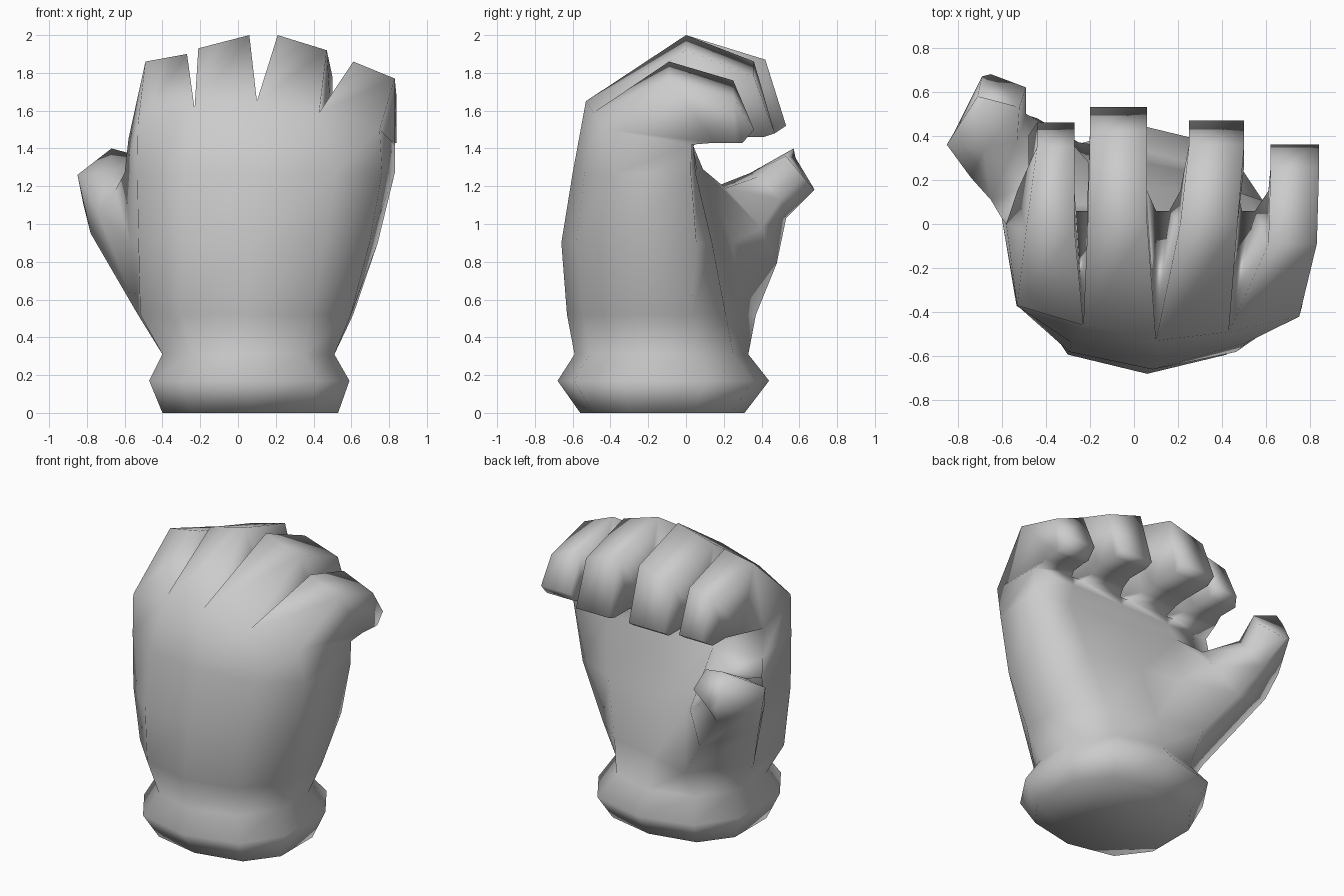
import bpy, bmesh, math

cube = bpy.data.objects.get("Cube")
if cube:
    bpy.data.objects.remove(cube, do_unlink=True)

grey = bpy.data.materials.new("plain grey")
grey.use_nodes = True
colour = (0.6, 0.6, 0.6, 1)
grey.diffuse_color = colour
grey.node_tree.nodes["Principled BSDF"].inputs["Base Color"].default_value = colour

bm = bmesh.new()
SIDES = 10


def add_ring(points):
    return [bm.verts.new(p) for p in points]


def bridge(lower, upper, skip=()):
    count = len(lower)
    for i in range(count):
        if i not in skip:
            j = (i + 1) % count
            bm.faces.new((lower[i], lower[j], upper[j], upper[i]))


def rounded(value, power):
    return math.copysign(abs(value) ** power, value)


def hand_section(z, left, right, front, back, power, flat):
    """Ten-sided oval; a low power squares it, flat levels the palm."""
    cx, cy = (left + right) / 2, (front + back) / 2
    rx = (right - left) / 2 / math.cos(math.radians(18)) ** power
    ry = (back - front) / 2
    points = []
    for k in range(SIDES):
        a = math.radians(198 + 36 * k)
        x = cx + rx * rounded(math.cos(a), power)
        y = cy + ry * rounded(math.sin(a), power)
        if k >= 5:
            y += (back - y) * flat
        else:
            x = cx + (x - cx) * (1 - 0.11 * flat)
        points.append((x, y, z))
    return add_ring(points)


# Cuff, wrist and palm: z, left, right, front, back, power, flatness
sections = [
    (0.0, -0.40, 0.53, -0.56, 0.31, 0.8, 0),
    (0.17, -0.47, 0.59, -0.68, 0.44, 0.8, 0),
    (0.31, -0.40, 0.51, -0.59, 0.33, 0.9, 0),
    (0.52, -0.53, 0.61, -0.63, 0.28, 1, 0.2),
    (0.90, -0.57, 0.74, -0.66, 0.17, 1, 0.6),
    (1.27, -0.60, 0.83, -0.60, 0.06, 1, 0.85),
]
rings = [hand_section(*s) for s in sections]

# Swollen thumb side of the palm
THUMB_COLUMN = 8
mound = [(-0.25, 0.37, 0.52), (-0.18, 0.25, 0.90), (-0.27, 0.09, 1.29)]
for n, point in enumerate(mound):
    rings[n + 3][THUMB_COLUMN].co = point

# Knuckle line along the front, finger roots along the palm
rings.append(add_ring([
    (-0.53, -0.37, 1.53), (-0.23, -0.46, 1.61), (0.10, -0.53, 1.65),
    (0.43, -0.49, 1.59), (0.75, -0.42, 1.50),
    (0.83, 0.03, 1.42), (0.52, 0.04, 1.41), (0.13, 0.04, 1.41),
    (-0.24, 0.04, 1.41), (-0.58, 0.0, 1.45)]))

# The thumb grows from an opening in the palm
for n in range(len(rings) - 1):
    bridge(rings[n], rings[n + 1], (THUMB_COLUMN,) if n in (3, 4) else ())
bm.faces.new(rings[0][::-1])

# Curled fingers: left, right, height left, height right, knuckle y, reach,
# drop, tip left, tip right, tip height, underside height, outward splay
fingers = [
    (-0.49, -0.27, 1.86, 1.90, -0.03, 0.38, 0.12, -0.44, -0.27, 1.50, 1.46, 0.04),
    (-0.21, 0.06, 1.93, 2.00, 0.0, 0.42, 0.13, -0.20, 0.06, 1.52, 1.48, 0),
    (0.21, 0.47, 2.00, 1.92, 0.0, 0.36, 0.14, 0.25, 0.50, 1.48, 1.46, 0),
    (0.61, 0.83, 1.86, 1.77, -0.09, 0.34, 0.10, 0.62, 0.84, 1.50, 1.43, 0),
]
WEB = 0.03
top = rings[-1]
last_root = None
for i, (left, right, high_l, high_r, y, reach, drop,
        tip_l, tip_r, tip, under, splay) in enumerate(fingers):
    palm_l, palm_r = top[9 - i], top[8 - i]
    root_l = palm_l if i == 0 else bm.verts.new((palm_l.co.x + WEB, 0.06, 1.45))
    root_r = palm_r if i == 3 else bm.verts.new((palm_r.co.x - WEB, 0.06, 1.45))
    bm.faces.new(list(dict.fromkeys((palm_l, palm_r, root_r, root_l))))
    # Webbing between neighbouring fingers
    if last_root:
        bm.faces.new((top[i], last_root, root_l))
        bm.faces.new((palm_l, root_l, last_root))
    last_root = root_r

    previous = [top[i], top[i + 1], root_r, root_l]
    tip_y = y + reach + 0.11
    profile = [
        (left, right, y, high_l, high_r, 0.15),
        (tip_l, tip_r, y + reach, high_l - drop, high_r - drop, 0.26),
        (tip_l, tip_r, tip_y, tip, tip, tip_y - 0.06),
    ]
    for x_l, x_r, top_y, z_l, z_r, low_y in profile:
        ring = add_ring([(x_l, top_y, z_l), (x_r, top_y, z_r),
                         (x_r, low_y, under), (x_l - splay, low_y, under)])
        bridge(previous, ring)
        previous = ring
    bm.faces.new(previous)

# Thumb: root, joint and blunt tip
outer = [rings[n][9] for n in (3, 4, 5)]
inner = [rings[n][8] for n in (5, 4, 3)]
previous = outer + inner
thumb = [
    [(-0.78, 0.33, 0.95), (-0.74, 0.21, 1.06), (-0.65, 0.11, 1.18),
     (-0.38, 0.21, 1.19), (-0.31, 0.40, 0.98), (-0.44, 0.48, 0.79)],
    [(-0.82, 0.41, 1.11), (-0.85, 0.36, 1.26), (-0.68, 0.34, 1.27),
     (-0.53, 0.38, 1.25), (-0.49, 0.50, 1.13), (-0.60, 0.53, 1.03)],
    [(-0.69, 0.67, 1.20), (-0.71, 0.58, 1.35), (-0.67, 0.57, 1.40),
     (-0.52, 0.53, 1.36), (-0.49, 0.62, 1.25), (-0.65, 0.68, 1.18)],
]
for points in thumb:
    ring = add_ring(points)
    bridge(previous, ring)
    previous = ring
bm.faces.new(previous)

bmesh.ops.recalc_face_normals(bm, faces=bm.faces[:])
mesh = bpy.data.meshes.new("gloved_hand")
bm.to_mesh(mesh)
bm.free()
mesh.materials.append(grey)

hand = bpy.data.objects.new("gloved_hand", mesh)
bpy.context.collection.objects.link(hand)
bpy.ops.object.select_all(action="DESELECT")
hand.select_set(True)
bpy.context.view_layer.objects.active = hand
bpy.ops.object.shade_smooth_by_angle(angle=math.radians(110))
